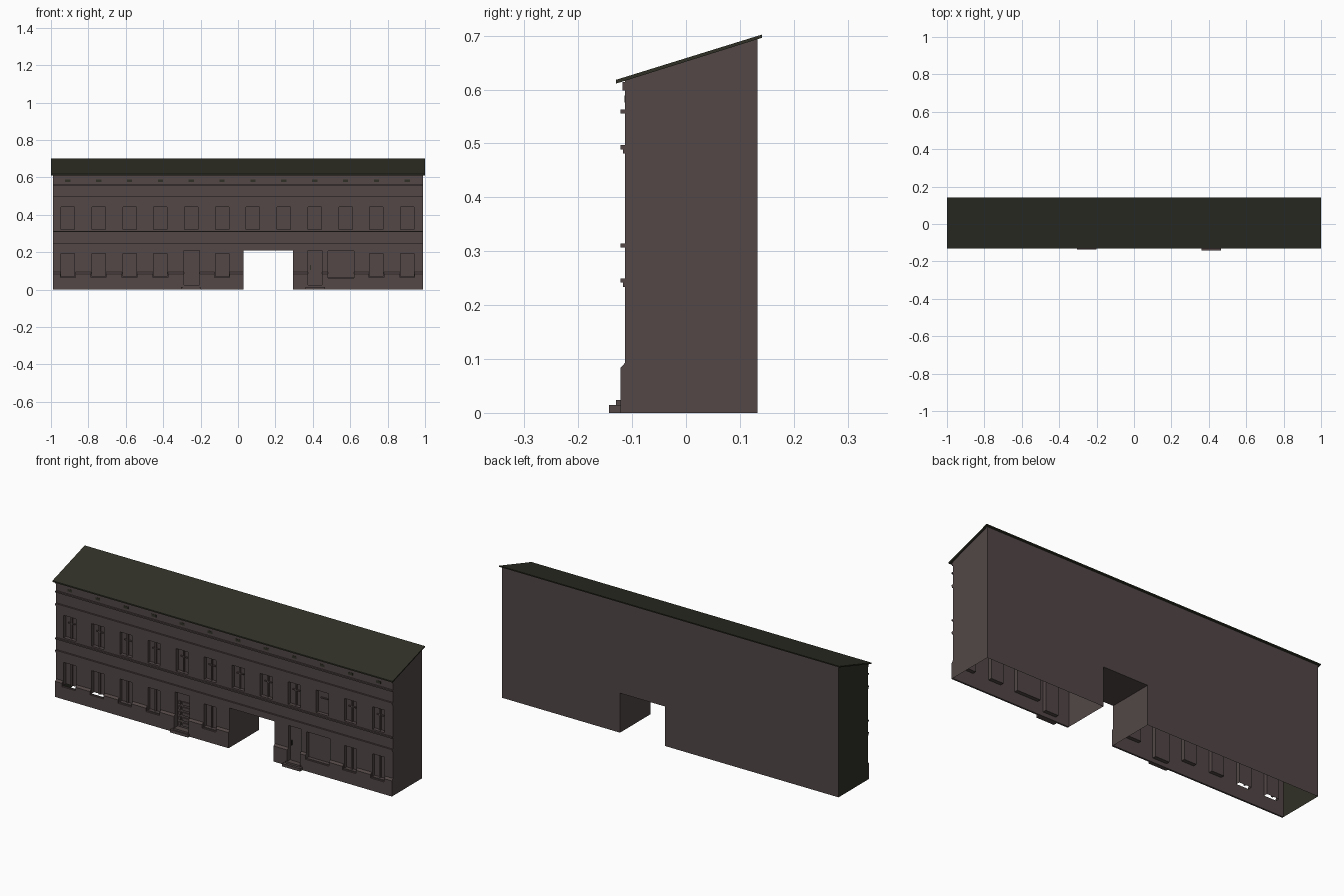
import bpy, bmesh
from mathutils import Vector

if "Cube" in bpy.data.objects:
    bpy.data.objects.remove(bpy.data.objects["Cube"])


def material(name, rgb):
    m = bpy.data.materials.new(name)
    m.diffuse_color = (*rgb, 1)
    m.use_nodes = True
    m.node_tree.nodes["Principled BSDF"].inputs["Base Color"].default_value = m.diffuse_color
    return m


WALL = material("brown_plaster", (0.085, 0.063, 0.062))
ROOF = material("dark_olive", (0.030, 0.030, 0.020))


def add_prism(bm, profile, x0, x1):
    """Extrude a (y, z) outline along x."""
    a = [bm.verts.new((x0, y, z)) for y, z in profile]
    b = [bm.verts.new((x1, y, z)) for y, z in profile]
    n = len(profile)
    bm.faces.new(a)
    bm.faces.new(b[::-1])
    for i in range(n):
        j = (i + 1) % n
        bm.faces.new((a[j], a[i], b[i], b[j]))


def prisms(name, items, mat):
    """One object from several (profile, x0, x1) prisms."""
    bm = bmesh.new()
    for profile, x0, x1 in items:
        add_prism(bm, profile, x0, x1)
    bmesh.ops.recalc_face_normals(bm, faces=bm.faces[:])
    me = bpy.data.meshes.new(name)
    bm.to_mesh(me)
    bm.free()
    ob = bpy.data.objects.new(name, me)
    bpy.context.collection.objects.link(ob)
    me.materials.append(mat)
    return ob


def box(x0, x1, y0, y1, z0, z1):
    return [(y0, z0), (y1, z0), (y1, z1), (y0, z1)], x0, x1


# Main layout
X, YF, YB = 0.99, -0.113, 0.133
DEPTH = 0.02
PANE = YF + DEPTH
W = 0.036
bays = [-0.91 + 0.165 * i for i in range(12)]
PASS = (0.03, 0.295)
LDOOR = (-0.29, -0.207)
RDOOR = (0.375, 0.45)
SHOP = (0.482, 0.62)
low_bays = [bays[i] for i in (0, 1, 2, 3, 5, 10, 11)]


def roof_z(y):
    return 0.611 + (y + 0.13) * 0.3137


# Building shell with passage, windows and doors cut in
body = prisms("building_shell", [([(YF, 0), (YB, 0), (YB, roof_z(YB)), (YF, roof_z(YF))], -X, X)], WALL)
cuts = [box(*PASS, -0.3, 0.3, -0.1, 0.21),
        box(*LDOOR, -0.2, PANE, 0.022, 0.21),
        box(*RDOOR, -0.2, PANE, 0.022, 0.21),
        box(*SHOP, -0.2, PANE, 0.065, 0.205)]
cuts += [box(c - W, c + W, -0.2, PANE, 0.322, 0.442) for c in bays]
cuts += [box(c - W, c + W, -0.2, PANE, 0.07, 0.192) for c in low_bays]
cutter = prisms("opening_cutter", cuts, WALL)
cutter.hide_render = True
mod = body.modifiers.new("openings", 'BOOLEAN')
mod.operation = 'DIFFERENCE'
mod.solver = 'EXACT'
mod.object = cutter
dg = bpy.context.evaluated_depsgraph_get()
mesh = bpy.data.meshes.new_from_object(body.evaluated_get(dg))
body.modifiers.clear()
body.data = mesh
bpy.data.objects.remove(cutter)
mesh.materials.clear()
mesh.materials.append(WALL)
mesh.materials.append(ROOF)

# Open underside, two missing window sills, olive left end wall
bm = bmesh.new()
bm.from_mesh(mesh)
gone = []
for f in bm.faces:
    c = f.calc_center_median()
    f.material_index = 1 if f.normal.x < -0.9 and c.x < -0.98 else 0
    under = f.normal.z < -0.9 and c.z < 0.001
    sill = f.normal.z > 0.9 and c.z < 0.08 and c.x < -0.7
    if under or sill:
        gone.append(f)
bmesh.ops.delete(bm, geom=gone, context='FACES')
bm.to_mesh(mesh)
bm.free()

# Roof slab
prisms("roof", [([(-0.13, 0.611), (0.141, roof_z(0.141)), (0.141, 0.702), (-0.13, 0.618)], -1, 1)], ROOF)

# Plinth, dropping under windows and stopping at the passage
openings = [(c - 0.04, c + 0.04, 0.065) for c in low_bays]
openings += [(*LDOOR, 0.022), (*RDOOR, 0.022), (*SHOP, 0.062), (*PASS, 0)]
plinth, x = [], -X
for x0, x1, top in sorted(openings) + [(X, X, 0)]:
    if x0 - x > 0.002:
        plinth.append(([(-0.122, 0), (YF, 0), (YF, 0.093), (-0.122, 0.083)], x, x0))
    if top:
        plinth.append(box(x0, x1, -0.122, YF, 0, top))
    x = x1
prisms("plinth", plinth, WALL)

# Cornice bands
bands = [(-0.122, 0.242, 0.249), (-0.117, 0.234, 0.242), (-0.122, 0.307, 0.314),
         (-0.122, 0.489, 0.497), (-0.117, 0.481, 0.489), (-0.122, 0.556, 0.563),
         (-0.118, 0.598, 0.614)]
prisms("cornice_bands", [box(-X, X, y, YF, a, b) for y, a, b in bands], WALL)

# Window bars
bars = []
for i, c in enumerate(bays):
    bars.append(box(c - 0.02, c + 0.02, PANE - 0.006, PANE, 0.398, 0.404))
    if i != 9:
        bars.append(box(c - 0.004, c + 0.004, PANE - 0.008, PANE, 0.322, 0.442))
for c in low_bays:
    bars.append(box(c - 0.004, c + 0.004, PANE - 0.008, PANE, 0.07, 0.192))
prisms("window_bars", bars, WALL)

# Attic vents
prisms("attic_vents", [box(c - 0.014, c + 0.014, YF - 0.001, YF, 0.576, 0.589) for c in bays], ROOF)

# Left door panels: narrow and wide column
panels = []
for r in range(5):
    z = 0.032 + r * 0.028
    panels.append(box(-0.282, -0.268, PANE - 0.006, PANE, z, z + 0.017))
    panels.append(box(-0.257, -0.217, PANE - 0.006, PANE, z, z + 0.017))
prisms("left_door_panels", panels, WALL)

# Right door leaf and handle
prisms("right_door_leaf", [box(0.38, 0.445, PANE - 0.005, PANE, 0.022, 0.205)], WALL)
prisms("door_handle", [box(0.385, 0.389, PANE - 0.012, PANE - 0.005, 0.105, 0.13)], ROOF)

# Entrance steps
prisms("entrance_steps", [box(-0.305, -0.2, -0.135, -0.122, 0, 0.015),
                          box(-0.293, -0.205, -0.129, -0.122, 0.015, 0.024),
                          box(0.36, 0.465, -0.143, -0.122, 0, 0.015),
                          box(0.37, 0.455, -0.13, -0.122, 0.015, 0.024)], WALL)
